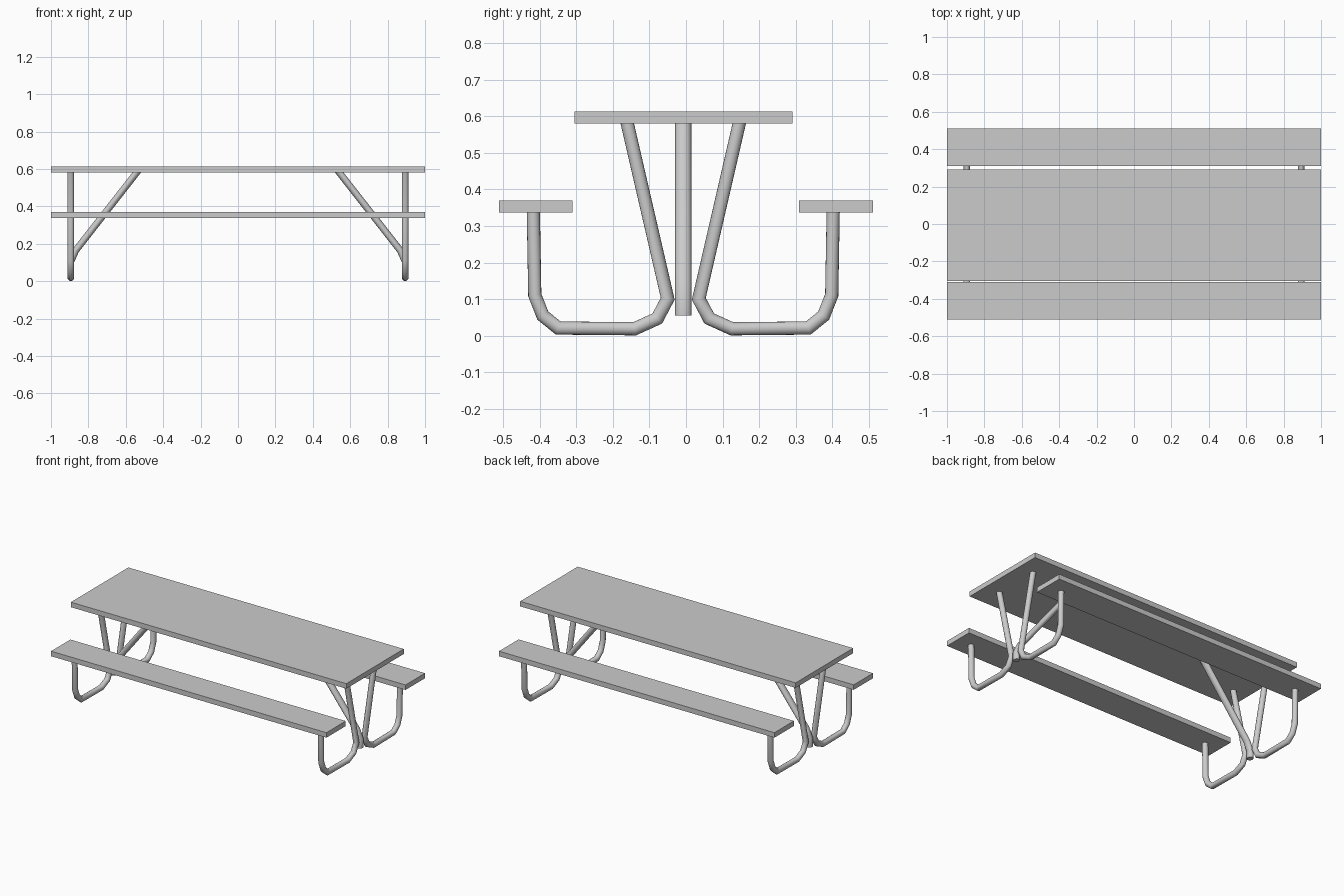
import bpy, bmesh, math
from mathutils import Vector

if "Cube" in bpy.data.objects:
    bpy.data.objects.remove(bpy.data.objects["Cube"])

OFF = -0.0075   # the frame and table top sit slightly forward of centre
SIDES = 16


def board(name, y0, y1, z0, z1):
    bpy.ops.mesh.primitive_cube_add(size=1, location=(0, (y0 + y1) / 2, (z0 + z1) / 2))
    ob = bpy.context.object
    ob.name = name
    ob.scale = (2, y1 - y0, z1 - z0)
    bpy.ops.object.transform_apply(location=False, rotation=False, scale=True)


def tube(name, path, r_in, r_out, place):
    """Mitred tube along a planar (u, z) path; both ends are cut level."""
    pts = [Vector(p) for p in path]
    norms = []
    for a, b in zip(pts, pts[1:]):
        d = (b - a).normalized()
        norms.append(Vector((-d.y, d.x)))
    bm = bmesh.new()
    rings = []
    for i, p in enumerate(pts):
        if i in (0, len(pts) - 1):
            n = norms[0] if i == 0 else norms[-1]
            m = Vector((1 / n.x, 0))
        else:
            m = (norms[i - 1] + norms[i]).normalized()
            m /= m.dot(norms[i])
        ring = []
        for k in range(SIDES):
            t = 2 * math.pi * k / SIDES
            q = p + m * (r_in * math.cos(t))
            ring.append(bm.verts.new(place(q.x, q.y, r_out * math.sin(t))))
        rings.append(ring)
    for a, b in zip(rings, rings[1:]):
        for k in range(SIDES):
            j = (k + 1) % SIDES
            bm.faces.new((a[k], a[j], b[j], b[k]))
    bm.faces.new(rings[0])
    bm.faces.new(rings[-1])
    bmesh.ops.recalc_face_normals(bm, faces=bm.faces)
    me = bpy.data.meshes.new(name)
    bm.to_mesh(me)
    bm.free()
    ob = bpy.data.objects.new(name, me)
    bpy.context.collection.objects.link(ob)
    bpy.ops.object.select_all(action='DESELECT')
    bpy.context.view_layer.objects.active = ob
    ob.select_set(True)
    bpy.ops.object.shade_smooth_by_angle(angle=math.radians(35))


# Table top and benches
board("table_top", -0.305, 0.291, 0.58, 0.613)
board("front_bench", -0.511, -0.311, 0.337, 0.37)
board("back_bench", 0.309, 0.511, 0.337, 0.37)

# Bent leg: bench underside, along the ground, up to the table (distance from middle, z)
leg = [(0.410, 0.337), (0.406, 0.111), (0.384, 0.055), (0.342, 0.021),
       (0.133, 0.019), (0.071, 0.047), (0.0425, 0.101), (0.153, 0.58)]
# Diagonal brace (x, z)
brace = [(0.542, 0.58), (0.867, 0.165), (0.894, 0.105), (0.894, 0.055)]

for sx, end in ((-1, "left"), (1, "right")):
    for sy, side in ((-1, "front"), (1, "back")):
        tube(f"{side}_{end}_leg", leg, 0.018, 0.018,
             lambda u, z, w: (sx * 0.894 + w, sy * u + OFF, z))
    tube(f"{end}_brace", brace, 0.0182, 0.0225,
         lambda u, z, w: (sx * u, w + OFF, z))
